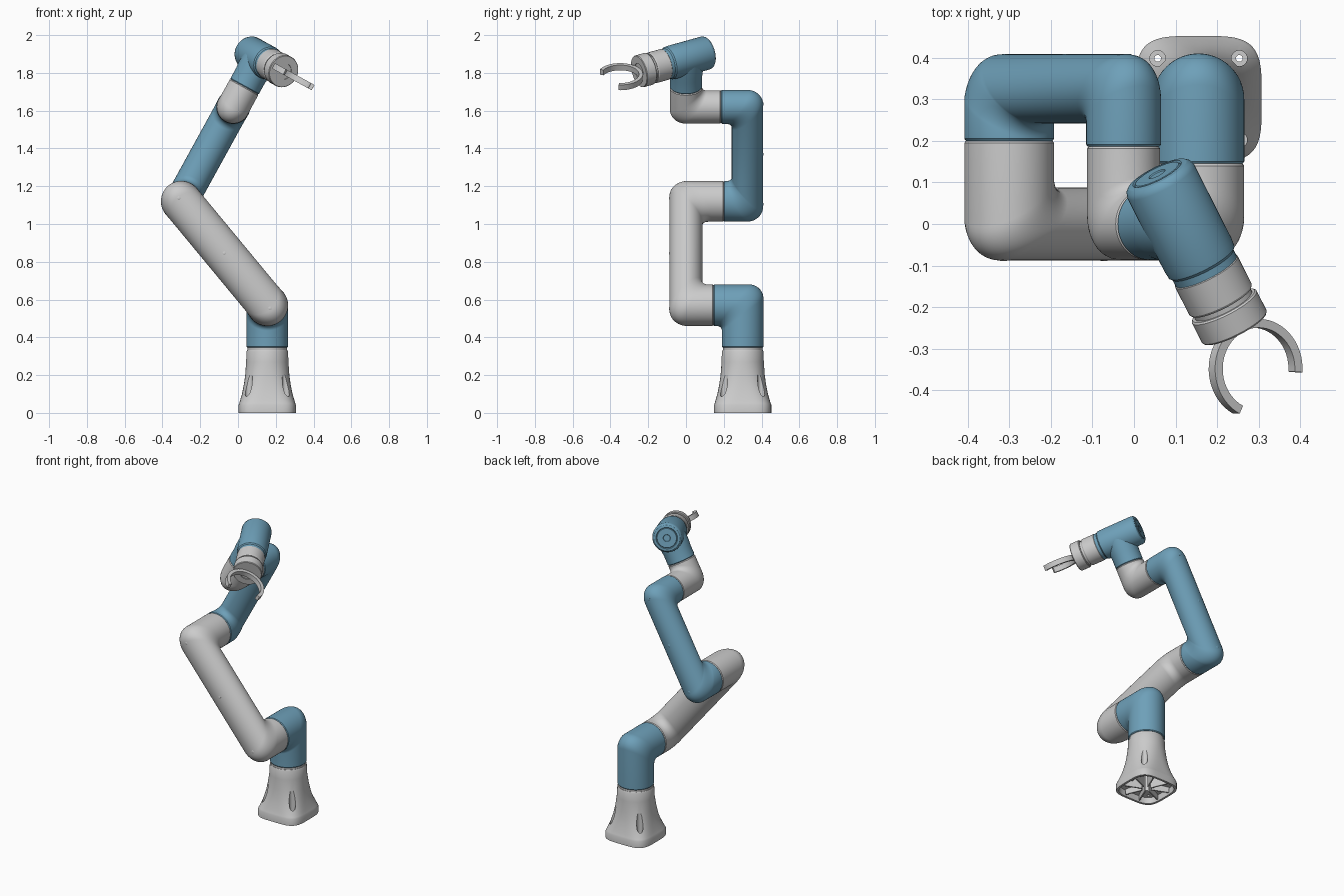
import bpy, bmesh, math
from mathutils import Vector as V

if "Cube" in bpy.data.objects:
    bpy.data.objects.remove(bpy.data.objects["Cube"])

blue = bpy.data.materials.new("blue_paint")
blue.diffuse_color = (0.156, 0.352, 0.485, 1)
blue.use_nodes = True
blue.node_tree.nodes["Principled BSDF"].inputs["Base Color"].default_value = blue.diffuse_color
SEG = 48


def loft(name, rings, mat=None, angle=32):
    """Skin a list of equal-length rings and cap both ends."""
    bm = bmesh.new()
    vs = [[bm.verts.new(p) for p in r] for r in rings]
    n = len(rings[0])
    for a, b in zip(vs, vs[1:]):
        for i in range(n):
            bm.faces.new((a[i], a[(i + 1) % n], b[(i + 1) % n], b[i]))
    bm.faces.new(vs[0])
    bm.faces.new(vs[-1][::-1])
    bmesh.ops.recalc_face_normals(bm, faces=bm.faces)
    me = bpy.data.meshes.new(name)
    bm.to_mesh(me)
    bm.free()
    ob = bpy.data.objects.new(name, me)
    bpy.context.collection.objects.link(ob)
    if mat:
        me.materials.append(mat)
    smooth(ob, angle)
    return ob


def smooth(ob, angle=32):
    bpy.ops.object.select_all(action='DESELECT')
    ob.select_set(True)
    bpy.context.view_layer.objects.active = ob
    bpy.ops.object.shade_smooth_by_angle(angle=math.radians(angle))


def ellipse(c, a, b, n=SEG):
    return [c + a * math.cos(2 * math.pi * i / n) + b * math.sin(2 * math.pi * i / n)
            for i in range(n)]


def lathe(name, origin, axis, profile, mat=None, n=SEG):
    """Revolve (radius, distance) pairs about an axis."""
    q = V(axis).to_track_quat('Z', 'Y')
    ax, ay = q @ V((1, 0, 0)), q @ V((0, 1, 0))
    return loft(name, [ellipse(V(origin) + V(axis) * t, ax * r, ay * r, n)
                       for r, t in profile], mat)


def elbow_tube(name, pts, depth, width, ro, ri, mat=None, steps=10):
    """Tube along right-angled legs: outer corners rounded by ro, inner by ri."""
    d = [(b - a).normalized() for a, b in zip(pts, pts[1:])]
    nrm = d[0].cross(d[1])
    rings = []

    def end(p, along, side, k):
        s = (0.004, 0.0) if k == 0 else (0.0, 0.004)
        for x, off in zip(s, ((0, 0.005) if k == 0 else (-0.005, 0))):
            i = 0 if k == 0 else -1
            rings.append(ellipse(p + along * off, side * (depth[i] - x), nrm * (width[i] - x)))

    end(pts[0], d[0], -d[1], 0)
    for i in range(len(d) - 1):
        d1, d2, q = d[i], d[i + 1], pts[i + 1]
        # the turn always bends toward d2, so flip sides stay consistent
        out = q + d1 * depth[i + 1] - d2 * depth[i]
        inn = q - d1 * depth[i + 1] + d2 * depth[i]
        co, ci = out + (d2 - d1) * ro, inn + (d2 - d1) * ri
        for k in range(steps + 1):
            t = math.pi / 2 * k / steps
            arm = d1 * math.sin(t) - d2 * math.cos(t)
            o, n_ = co + arm * ro, ci + arm * ri
            w = width[i] + (width[i + 1] - width[i]) * k / steps
            rings.append(ellipse((o + n_) / 2, (o - n_) / 2, nrm * w))
    end(pts[-1], d[-1], d[-2], 1)
    return loft(name, rings, mat)


def cut(ob, cutter):
    m = ob.modifiers.new("cut", 'BOOLEAN')
    m.operation, m.object, m.solver = 'DIFFERENCE', cutter, 'EXACT'
    bpy.context.view_layer.objects.active = ob
    bpy.ops.object.modifier_apply(modifier=m.name)
    bpy.data.objects.remove(cutter)


# joint centres and directions
BX, BY = 0.155, 0.30
Y = V((0, 1, 0))
J1, J2, J3 = V((BX, 0, 0.57)), V((-0.30, 0, 1.12)), V((-0.025, 0, 1.62))
u = (J3 - J2).normalized()
side = V((u.z, 0, -u.x))
w = (side * 0.5 - Y * 0.866).normalized()      # tool direction
s = (side * 0.866 + Y * 0.5).normalized()      # across the tool
C = J3 + u * 0.293                             # wrist crossing point


# hollow pedestal: rounded square foot blending into a round column
def squircle(z, h, e):
    f = lambda c: math.copysign(abs(c) ** (2 / e), c)
    return [V((BX + h * f(math.cos(a)), BY + h * f(math.sin(a)), z))
            for a in (2 * math.pi * (i + 0.5) / 64 for i in range(64))]


base = loft("pedestal", [squircle(*r) for r in (
    (0.28, 0.08, 2), (0.045, 0.085, 2), (0.038, 0.134, 4), (0, 0.138, 4),
    (0, 0.152, 4), (0.042, 0.152, 4), (0.052, 0.148, 3.9), (0.07, 0.143, 3.5),
    (0.10, 0.134, 3.1), (0.15, 0.124, 2.6), (0.20, 0.117, 2.3), (0.27, 0.112, 2),
    (0.325, 0.11, 2), (0.333, 0.106, 2))])
for sx in (-1, 1):
    for sy in (-1, 1):
        p = (BX + sx * 0.098, BY + sy * 0.098, 0)
        cut(base, lathe("bolt_cutter", p, (0, 0, 1),
                        [(0.008, -0.01), (0.008, 0.05), (0.019, 0.05), (0.019, 0.2)], n=20))
smooth(base)
lathe("pedestal_collar", (BX, BY, 0), (0, 0, 1), [(0.104, 0.32), (0.104, 0.36)])
for k in range(8):
    a = math.pi * (k + 0.5) / 4
    r, t = V((math.cos(a), math.sin(a), 0)), V((-math.sin(a), math.cos(a), 0)) * 0.004
    o = V((BX, BY, 0.004))
    loft("pedestal_rib", [[o + r * d - t, o + r * d + t, o + r * d + t + V((0, 0, h)),
                           o + r * d - t + V((0, 0, h))] for d, h in ((0.03, 0.2), (0.138, 0.037))])

# shoulder, two arm links and first wrist
elbow_tube("shoulder", [V((BX, BY, 0.346)), V((BX, BY, 0.57)), J1 + Y * 0.145],
           (0.11, 0.11), (0.11, 0.11), 0.075, 0.025, blue)
elbow_tube("lower_arm", [J1 + Y * 0.145, J1, J2, J2 + Y * 0.2],
           (0.11, 0.088, 0.108), (0.11, 0.107, 0.108), 0.08, 0.045)
M = Y * 0.325
elbow_tube("upper_arm", [J2 + Y * 0.2, J2 + M, J3 + M, J3 + Y * 0.186],
           (0.108, 0.083, 0.09), (0.108, 0.088, 0.09), 0.075, 0.035, blue)
elbow_tube("first_wrist", [J3 + Y * 0.186, J3, J3 + u * 0.122],
           (0.088, 0.086), (0.088, 0.086), 0.075, 0.025)

# second wrist: neck and head with a grooved rear cap
lathe("wrist_neck", J3, u, [(0.082, 0.122), (0.086, 0.127), (0.086, 0.19),
                            (0.089, 0.215), (0.089, 0.29)], blue)
lathe("wrist_head", C, w, [(0.02, -0.136), (0.022, -0.139), (0.058, -0.139), (0.061, -0.135),
                           (0.065, -0.139), (0.078, -0.137), (0.086, -0.13), (0.09, -0.118),
                           (0.09, 0.085), (0.088, 0.105), (0.082, 0.112), (0.082, 0.13)], blue)
lathe("tool_collar", C, w, [(0.08, 0.128), (0.084, 0.132), (0.084, 0.208), (0.08, 0.214),
                            (0.076, 0.214), (0.076, 0.23)])
lathe("tool_flange", C, w, [(0.083, 0.226), (0.087, 0.23), (0.087, 0.284), (0.084, 0.288),
                            (0.045, 0.288), (0.045, 0.283)])

# open claw ring
rings = []
for k in range(41):
    a = math.radians(56 + (360 - 112) * k / 40)
    r = w * math.cos(a) + s * math.sin(a)
    o = C + w * 0.402
    rings.append([o + r * rr + u * h for rr, h in
                  ((0.099, -0.016), (0.12, -0.016), (0.12, 0.016), (0.099, 0.016))])
loft("claw", rings)

# small fixing screws on the outer arm faces
for a, b, y, dy, m in ((J1, J2, -0.086, -1, None), (J2, J3, 0.406, 1, blue)):
    for f in (-0.03, 0.5, 1.03):
        lathe("arm_screw", a.lerp(b, f) + Y * y, Y * dy,
              [(0.009, -0.004), (0.009, 0.002), (0.007, 0.003)], m, 16)
